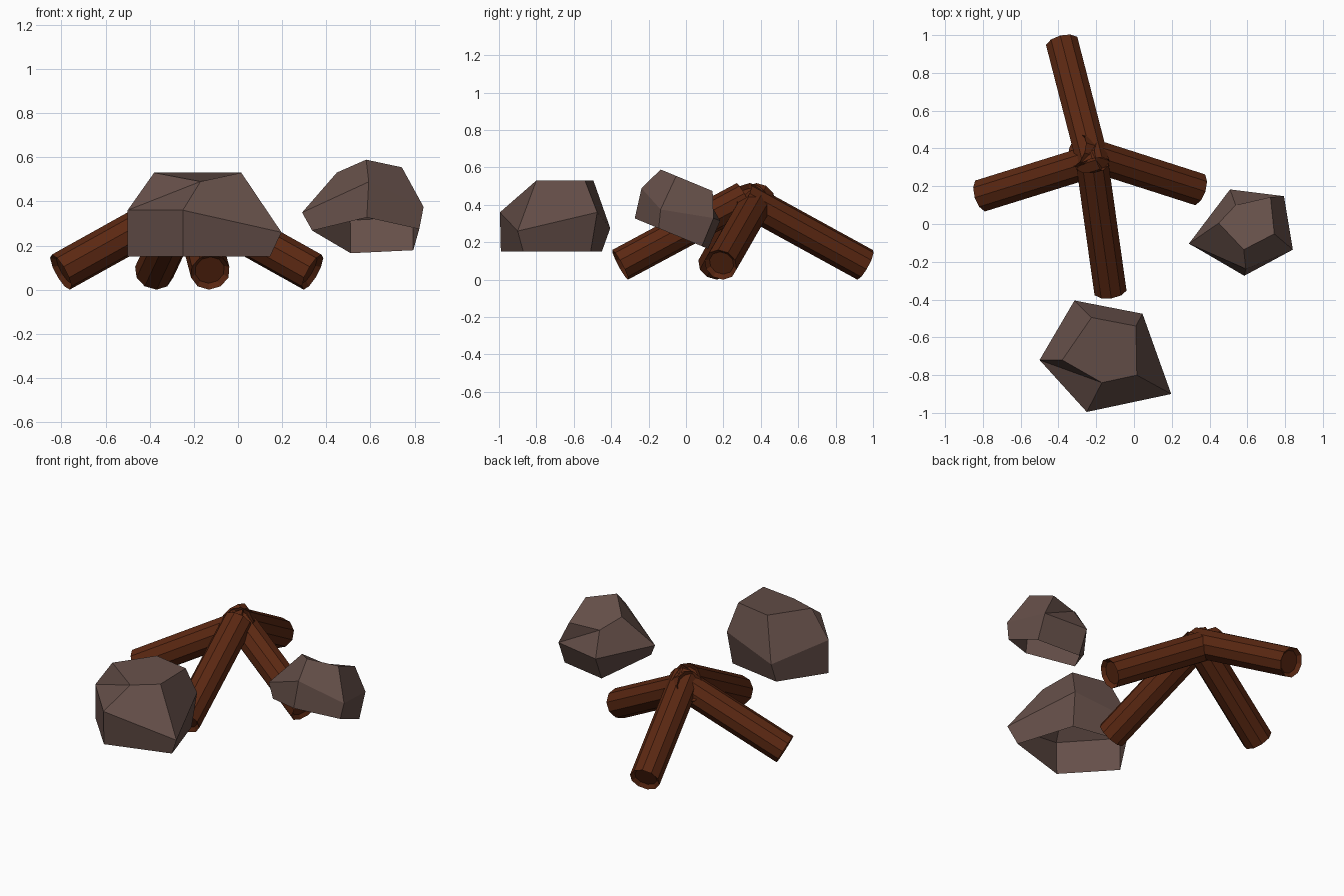
import bpy, bmesh, math
from mathutils import Vector, Matrix

if "Cube" in bpy.data.objects:
    bpy.data.objects.remove(bpy.data.objects["Cube"])

def material(name, rgb):
    m = bpy.data.materials.new(name)
    m.diffuse_color = (*rgb, 1)
    m.use_nodes = True
    m.node_tree.nodes["Principled BSDF"].inputs["Base Color"].default_value = m.diffuse_color
    return m

WOOD = material("dark_brown_wood", (0.105, 0.021, 0.006))
STONE = material("brown_grey_stone", (0.13, 0.078, 0.066))

def finish(bm, name, mat):
    bmesh.ops.recalc_face_normals(bm, faces=bm.faces)
    me = bpy.data.meshes.new(name)
    bm.to_mesh(me)
    bm.free()
    me.materials.append(mat)
    ob = bpy.data.objects.new(name, me)
    bpy.context.collection.objects.link(ob)
    return ob

# Logs: ten-sided, recessed ends, leaning together at the top
RADIUS, RUN, TILT = 0.09, 0.672, math.radians(28)

def log(name, foot, heading):
    h = Vector(heading).normalized()
    axis = Vector((h.x * math.cos(TILT), h.y * math.cos(TILT), math.sin(TILT)))
    length = RUN / math.cos(TILT)
    start = Vector((*foot, RADIUS * math.cos(TILT)))
    bm = bmesh.new()
    bmesh.ops.create_cone(bm, cap_ends=True, segments=10, radius1=RADIUS,
                          radius2=RADIUS, depth=length)
    caps = [f for f in bm.faces if len(f.verts) == 10]
    bmesh.ops.inset_individual(bm, faces=caps, thickness=0.022, depth=0)
    for f in caps:
        for v in f.verts:
            v.co.z -= math.copysign(0.02, v.co.z)
    ob = finish(bm, name, WOOD)
    ob.matrix_world = (Matrix.Translation(start + axis * length / 2)
                       @ axis.to_track_quat('Z', 'Y').to_matrix().to_4x4())

log("back_log", (-0.38, 0.957), (0.25, -0.968))
log("left_log", (-0.803, 0.152), (0.955, 0.297))
log("right_log", (0.338, 0.185), (-0.952, 0.305))
log("front_log", (-0.126, -0.352), (-0.14, 0.99))

# Rocks: three stacked five-point rings, open underneath
RINGS = [
    [(-.50, -.72, .15), (-.25, -.99, .15), (.145, -.87, .15), (.03, -.51, .15), (-.32, -.45, .15)],
    [(-.50, -.72, .36), (-.25, -.995, .36), (.197, -.90, .26), (.045, -.475, .36), (-.315, -.405, .275)],
    [(-.38, -.72, .53), (-.17, -.84, .49), (.015, -.80, .53), (.01, -.54, .53), (-.225, -.495, .53)],
]
PIVOT = Vector((-0.15, -0.70, 0.15))

def rock(name, place):
    bm = bmesh.new()
    low, mid, top = [[bm.verts.new(Vector(p) - PIVOT) for p in ring] for ring in RINGS]
    for i in range(5):
        j = (i + 1) % 5
        bm.faces.new((low[i], low[j], mid[j], mid[i]))
        if i == 0:  # dented corner
            bm.faces.new((mid[0], mid[1], top[1]))
            bm.faces.new((mid[0], top[1], top[0]))
        else:
            bm.faces.new((mid[i], mid[j], top[j], top[i]))
    bm.faces.new(top)
    finish(bm, name, STONE).matrix_world = place

rock("large_rock", Matrix.Translation(PIVOT))
rock("small_tilted_rock", Matrix.Translation((0.596, -0.087, 0.25))
     @ Matrix.Rotation(math.radians(-22.5), 4, 'X')
     @ Matrix.Rotation(math.radians(220), 4, 'Z')
     @ Matrix.Scale(0.775, 4))
